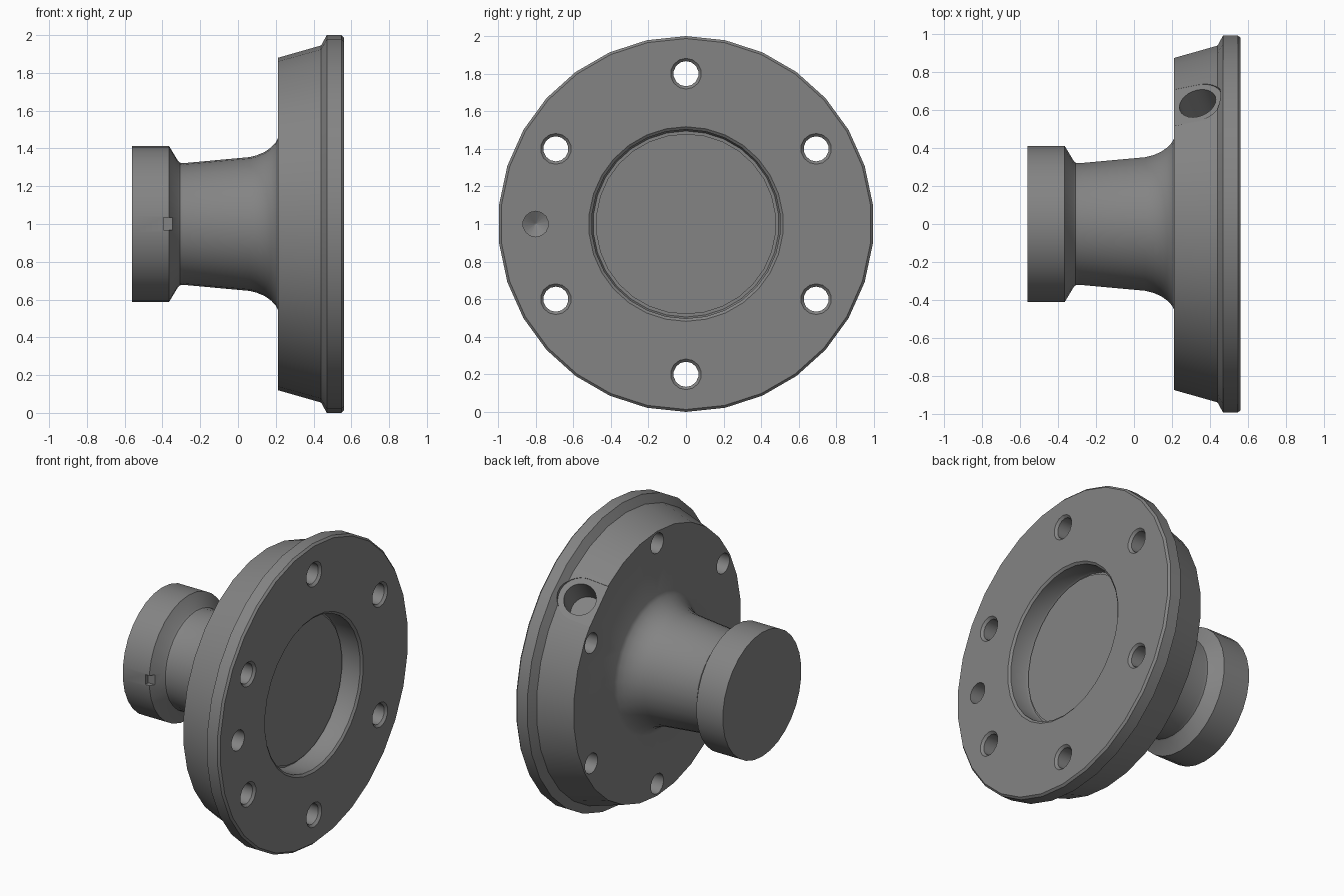
import bpy, bmesh, math
from mathutils import Matrix, Vector

if "Cube" in bpy.data.objects:
    bpy.data.objects.remove(bpy.data.objects["Cube"], do_unlink=True)

grey = bpy.data.materials.new("machined grey")
grey.use_nodes = True
COLOUR = (0.23, 0.23, 0.23, 1)
grey.diffuse_color = COLOUR
grey.node_tree.nodes["Principled BSDF"].inputs["Base Color"].default_value = COLOUR


def loft(name, rings, matrix):
    """Closed solid from matching rings of points, capped at both ends."""
    bm = bmesh.new()
    loops = [[bm.verts.new(p) for p in ring] for ring in rings]
    n = len(loops[0])
    for a, b in zip(loops, loops[1:]):
        for i in range(n):
            j = (i + 1) % n
            bm.faces.new((a[i], a[j], b[j], b[i]))
    bm.faces.new(loops[0])
    bm.faces.new(loops[-1])
    bm.transform(matrix)
    bmesh.ops.recalc_face_normals(bm, faces=bm.faces)
    mesh = bpy.data.meshes.new(name)
    bm.to_mesh(mesh)
    bm.free()
    mesh.materials.append(grey)
    obj = bpy.data.objects.new(name, mesh)
    bpy.context.collection.objects.link(obj)
    return obj


def lathe(name, profile, sides, matrix):
    """Revolve (height, radius) pairs about the local z axis."""
    angles = [2 * math.pi * i / sides for i in range(sides)]
    return loft(name, [[(r * math.cos(a), r * math.sin(a), h) for a in angles]
                       for h, r in profile], matrix)


def cut(body, cutter):
    cutter.hide_render = True
    mod = body.modifiers.new("cut", "BOOLEAN")
    mod.operation = "DIFFERENCE"
    mod.solver = "EXACT"
    mod.object = cutter
    bpy.context.view_layer.objects.active = body
    bpy.ops.object.modifier_apply(modifier=mod.name)
    bpy.data.objects.remove(cutter, do_unlink=True)


def along_x(y, z):
    return Matrix.Translation((0, y, z)) @ Matrix.Rotation(math.pi / 2, 4, "Y")


# Hub, neck, flange and face recess in one turned profile
profile = [(-0.56, 0.413), (-0.365, 0.413), (-0.318, 0.335), (-0.308, 0.325),
           (-0.29, 0.322), (0.06, 0.354), (0.10, 0.364), (0.14, 0.381),
           (0.175, 0.405), (0.20, 0.432), (0.212, 0.455),
           (0.212, 0.88), (0.44, 0.945), (0.47, 1.0), (0.547, 1.0), (0.56, 0.987),
           (0.56, 0.518), (0.548, 0.503), (0.43, 0.503), (0.415, 0.495),
           (0.415, 0.48), (0.43, 0.48)]
body = lathe("flanged_hub", profile, 30, along_x(0, 1))

# Six chamfered bolt holes
for k in range(6):
    a = math.radians(90 + 60 * k)
    cut(body, lathe("bolt_hole_cutter",
                    [(0.1, 0.067), (0.545, 0.067), (0.56, 0.082), (0.6, 0.082)], 14,
                    along_x(0.8 * math.cos(a), 1 + 0.8 * math.sin(a))))

# Blind dowel hole with a drilled point
cut(body, lathe("dowel_hole_cutter", [(0.33, 0.002), (0.37, 0.068), (0.6, 0.068)],
                14, along_x(-0.8, 1)))

# Angled side port, square to the tapered rim, in a shallow U-shaped flat
SLOPE = 0.285
c = math.sqrt(0.5)
along = Vector((1, SLOPE * c, SLOPE * c)).normalized()
normal = Vector((-SLOPE, c, c)).normalized()
across = normal.cross(along)
frame = Matrix((along, across, normal)).transposed().to_4x4()
frame.translation = Vector((0.335, 0.899 * c, 1 + 0.899 * c))
W = 0.137
outline = [(W * math.cos(math.radians(t)), W * math.sin(math.radians(t)))
           for t in range(-90, 91, 12)] + [(-0.3, W), (-0.3, -W)]
cut(body, loft("port_flat_cutter",
               [[(u, v, h) for u, v in outline] for h in (0, 0.2)], frame))
cut(body, lathe("port_cutter", [(-0.25, 0.1), (0.1, 0.1)], 24, frame))

# Small index notch on the front shoulder of the hub
square = [(-0.395, 0.968), (-0.25, 0.968), (-0.25, 1.034), (-0.395, 1.034)]
cut(body, loft("notch_cutter", [[(x, y, z) for x, z in square] for y in (-0.5, -0.38)],
               Matrix.Identity(4)))

# Smooth turned surfaces, crisp edges and a flat port face
bpy.ops.object.select_all(action="DESELECT")
body.select_set(True)
bpy.context.view_layer.objects.active = body
bpy.ops.object.shade_smooth_by_angle(angle=math.radians(30))
for p in body.data.polygons:
    if p.normal.dot(normal) > 0.9999:
        p.use_smooth = False
